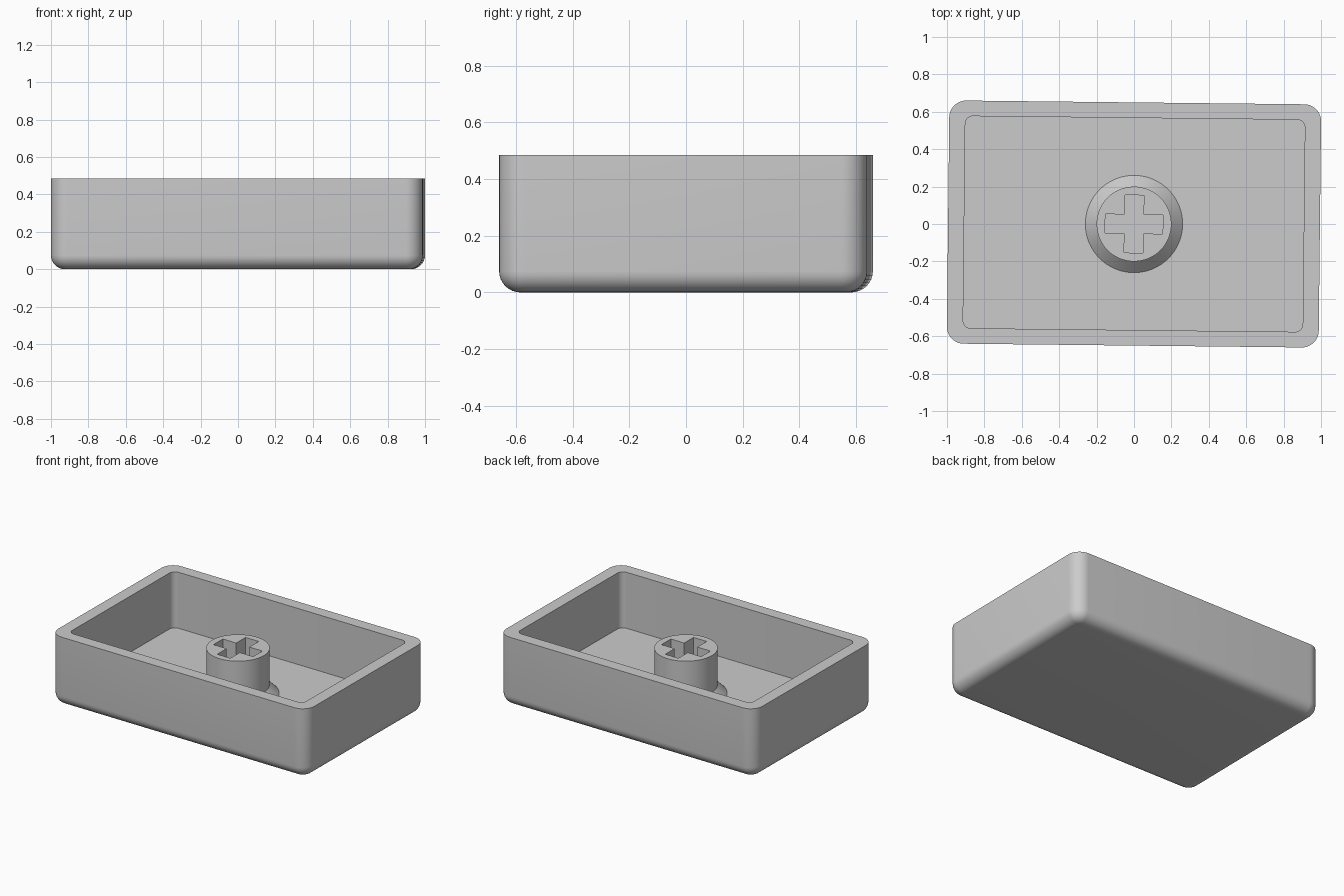
import bpy, bmesh, math

if "Cube" in bpy.data.objects:
    bpy.data.objects.remove(bpy.data.objects["Cube"])

TILT = -0.011          # the whole part is turned very slightly about z
HX, HY, TOP = 0.994, 0.650, 0.485
FLOOR, STEM_TOP = 0.095, 0.41

grey = bpy.data.materials.new("plain_grey")
grey.diffuse_color = (0.6, 0.6, 0.6, 1)
grey.use_nodes = True
grey.node_tree.nodes["Principled BSDF"].inputs["Base Color"].default_value = grey.diffuse_color


def rounded_rect(hx, hy, r, seg=10):
    pts = []
    for k, (sx, sy) in enumerate([(1, 1), (-1, 1), (-1, -1), (1, -1)]):
        for i in range(seg + 1):
            a = math.pi / 2 * (k + i / seg)
            pts.append((sx * (hx - r) + r * math.cos(a),
                        sy * (hy - r) + r * math.sin(a)))
    return pts


def circle(r, n=96):
    return [(r * math.cos(2 * math.pi * i / n), r * math.sin(2 * math.pi * i / n))
            for i in range(n)]


def loft(name, sections):
    """Skin a list of (outline, z) sections and cap both ends."""
    bm = bmesh.new()
    rings = [[bm.verts.new((x, y, z)) for x, y in pts] for pts, z in sections]
    n = len(rings[0])
    for a, b in zip(rings, rings[1:]):
        for i in range(n):
            j = (i + 1) % n
            bm.faces.new((a[i], a[j], b[j], b[i]))
    bm.faces.new(rings[0][::-1])
    bm.faces.new(rings[-1])
    bmesh.ops.recalc_face_normals(bm, faces=bm.faces)
    me = bpy.data.meshes.new(name)
    bm.to_mesh(me)
    bm.free()
    me.materials.append(grey)
    ob = bpy.data.objects.new(name, me)
    ob.rotation_euler.z = TILT
    bpy.context.collection.objects.link(ob)
    return ob


def smooth(ob):
    bpy.ops.object.select_all(action='DESELECT')
    ob.select_set(True)
    bpy.context.view_layer.objects.active = ob
    bpy.ops.object.shade_smooth_by_angle(angle=math.radians(30))


# Tray: rounded underside, straight walls, flat rim, then the hollow
R, B = 0.09, 0.075
sections = []
for i in range(9):
    a = math.pi / 2 * i / 8
    inset = B * (1 - math.sin(a))
    sections.append((rounded_rect(HX - inset, HY - inset, R - inset), B * (1 - math.cos(a))))
sections.append((rounded_rect(HX, HY, R), TOP))
inner = rounded_rect(HX - 0.086, HY - 0.083, 0.04)
sections += [(inner, TOP), (inner, FLOOR)]
tray = loft("tray", sections)
smooth(tray)

# Stem: round post with a chamfered foot
stem = loft("stem", [(circle(0.26), FLOOR - 0.03), (circle(0.26), FLOOR),
                     (circle(0.20), FLOOR + 0.06), (circle(0.20), STEM_TOP)])

# Cross-shaped socket cut into the stem
L, T = 0.154, 0.051
cross = [(L, -T), (L, T), (T, T), (T, L), (-T, L), (-T, T),
         (-L, T), (-L, -T), (-T, -T), (-T, -L), (T, -L), (T, -T)]
cutter = loft("socket_cutter", [(cross, FLOOR), (cross, STEM_TOP + 0.1)])
cutter.hide_render = True
cut = stem.modifiers.new("socket", 'BOOLEAN')
cut.operation = 'DIFFERENCE'
cut.solver = 'EXACT'
cut.object = cutter
bpy.context.view_layer.objects.active = stem
bpy.ops.object.modifier_apply(modifier=cut.name)
bpy.data.objects.remove(cutter)
smooth(stem)
